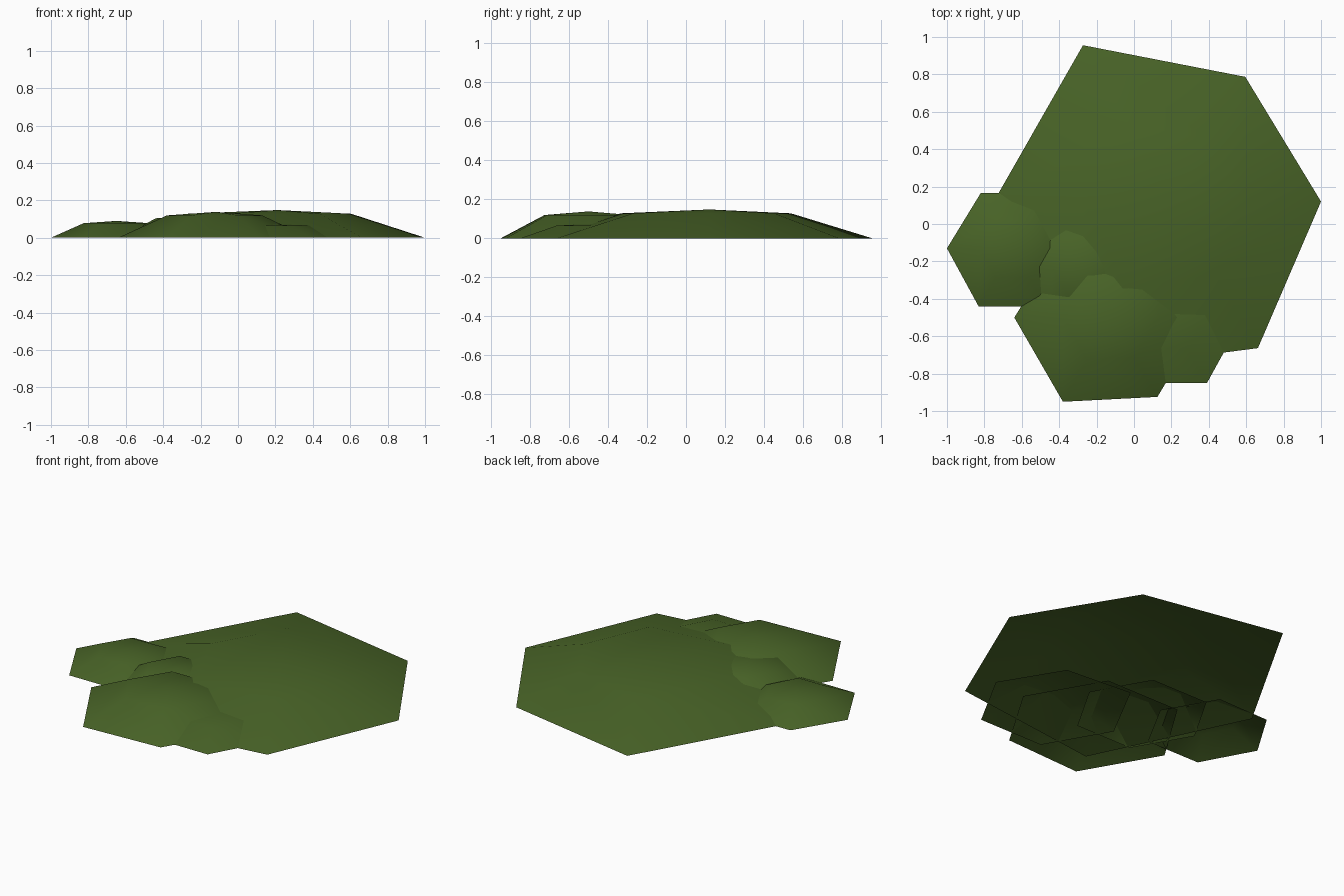
import bpy, bmesh, math

if "Cube" in bpy.data.objects:
    bpy.data.objects.remove(bpy.data.objects["Cube"])

grass = bpy.data.materials.new("grass_green")
grass.diffuse_color = (0.065, 0.125, 0.02, 1)
grass.use_nodes = True
grass.node_tree.nodes["Principled BSDF"].inputs["Base Color"].default_value = grass.diffuse_color


def mound(name, cx, cy, height, radii):
    """Open six-sided low dome with one uneven radius per corner (0, 60, ... degrees)."""
    bm = bmesh.new()
    apex = bm.verts.new((cx, cy, height))
    rings = []
    for polar in (30, 90):
        s, c = math.sin(math.radians(polar)), math.cos(math.radians(polar))
        rings.append([bm.verts.new((cx + r * s * math.cos(i * math.pi / 3),
                                    cy + r * s * math.sin(i * math.pi / 3),
                                    height * c)) for i, r in enumerate(radii)])
    top, base = rings
    n = len(radii)
    for i in range(n):
        j = (i + 1) % n
        bm.faces.new((apex, top[i], top[j]))
        bm.faces.new((top[i], base[i], base[j], top[j]))
    for f in bm.faces:
        f.smooth = True
    me = bpy.data.meshes.new(name)
    bm.to_mesh(me)
    bm.free()
    me.materials.append(grass)
    ob = bpy.data.objects.new(name, me)
    bpy.context.collection.objects.link(ob)


# large mound and the smaller ones overlapping it
mound("main_mound", 0.21, 0.12, 0.148, (0.79, 0.77, 0.965, 0.96, 1.05, 0.905))
mound("front_mound", -0.12, -0.50, 0.138, (0.50, 0.50, 0.50, 0.52, 0.52, 0.49))
mound("left_mound", -0.65, -0.13, 0.09, (0.35, 0.35, 0.34, 0.35, 0.36, 0.36))
mound("right_mound", 0.175, -0.478, 0.075, (0.42, 0.41, 0.45, 0.43, 0.43, 0.43))
mound("middle_mound", -0.25, -0.23, 0.12, (0.38, 0.38, 0.38, 0.38, 0.38, 0.38))
